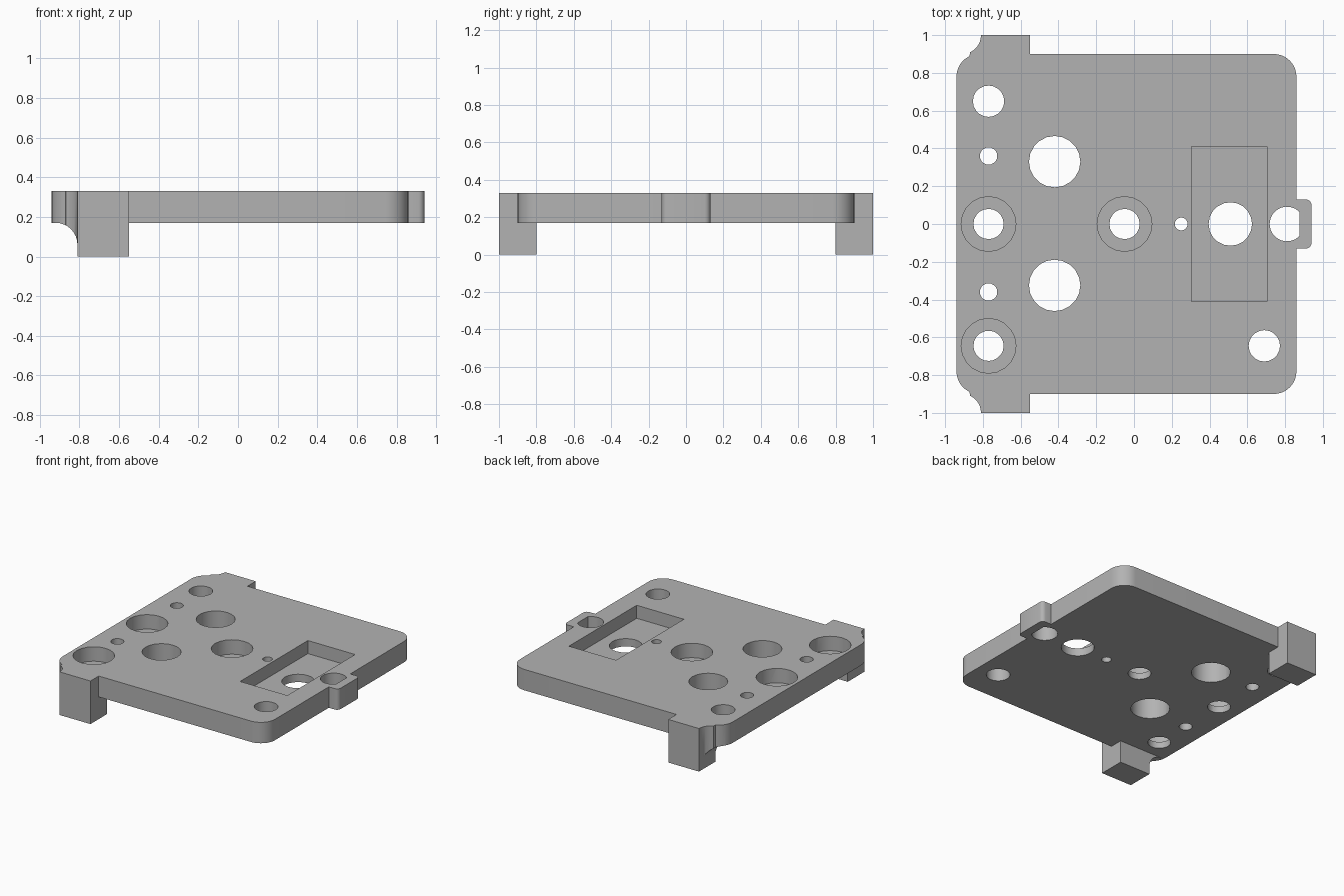
import bpy, bmesh, math

if "Cube" in bpy.data.objects:
    bpy.data.objects.remove(bpy.data.objects["Cube"], do_unlink=True)

TOP, UNDER, BORE_FLOOR, POCKET_FLOOR = 0.33, 0.17, 0.22, 0.23

grey = bpy.data.materials.new("plain grey")
grey.use_nodes = True
grey.diffuse_color = (0.45, 0.45, 0.45, 1)
grey.node_tree.nodes["Principled BSDF"].inputs["Base Color"].default_value = grey.diffuse_color


def arc(cx, cy, r, start, end, steps=8):
    angles = [math.radians(start + (end - start) * i / steps) for i in range(steps + 1)]
    return [(cx + r * math.cos(a), cy + r * math.sin(a)) for a in angles]


def prism(name, points, low, high, axis="z"):
    """Extrude a closed outline along z, or an x-z outline along y."""
    bm = bmesh.new()
    place = (lambda p, d: (p[0], p[1], d)) if axis == "z" else (lambda p, d: (p[0], d, p[1]))
    face = bm.faces.new([bm.verts.new(place(p, low)) for p in points])
    out = bmesh.ops.extrude_face_region(bm, geom=[face])["geom"]
    for v in out:
        if isinstance(v, bmesh.types.BMVert):
            v.co["xyz".index(axis)] = high
    bmesh.ops.recalc_face_normals(bm, faces=bm.faces)
    mesh = bpy.data.meshes.new(name)
    bm.to_mesh(mesh)
    bm.free()
    mesh.materials.append(grey)
    obj = bpy.data.objects.new(name, mesh)
    bpy.context.collection.objects.link(obj)
    return obj


cutters = []


def cut(*args, **kw):
    obj = prism("cutter", *args, **kw)
    obj.hide_render = True
    cutters.append(obj)


def hole(x, y, r, low=-0.1):
    cut(arc(x, y, r, 0, 360, 20)[:-1], low, TOP + 0.1)


# Plate outline: end tab, rounded corners and side feet, mirrored across y
half = arc(0.91, 0.10, 0.03, 0, 90, 4) + [(0.86, 0.13)]
half += arc(0.74, 0.78, 0.12, 0, 90)
half += [(-0.55, 0.9), (-0.55, 1.0)]
half += arc(-0.91, 1.0, 0.10, 0, -65, 6)
half += arc(-0.82, 0.78, 0.12, 115, 180, 6)
outline = half + [(x, -y) for x, y in reversed(half)]
plate = prism("mounting_plate", outline, 0, TOP)

# Underside, leaving the two feet standing
wide = [(-0.55, 0.8), (-0.55, 1.2), (1.2, 1.2)]
profile = [(-1.2, 0.8)] + wide
cut(profile + [(x, -y) for x, y in reversed(profile)], -0.1, UNDER)

# Rounded gusset beside each foot
gusset = [(-1.2, -0.1), (-0.81, -0.1)] + arc(-0.92, 0.06, 0.11, 0, 90) + [(-1.2, UNDER)]
cut(gusset, -1.2, 1.2, axis="y")

# Recessed rectangular pocket
cut([(0.305, -0.41), (0.705, -0.41), (0.705, 0.41), (0.305, 0.41)], POCKET_FLOOR, TOP + 0.1)

# Plain through holes
for x, y, r in [(-0.77, 0.65, 0.083), (0.69, -0.645, 0.083), (0.25, 0, 0.034), (0.51, 0, 0.115),
                (-0.77, 0.36, 0.046), (-0.77, -0.36, 0.046),
                (-0.42, 0.33, 0.136), (-0.42, -0.325, 0.136)]:
    hole(x, y, r)

# Counterbored holes
for x, y in [(-0.77, 0), (-0.77, -0.645), (-0.05, 0)]:
    hole(x, y, 0.08)
    hole(x, y, 0.145, BORE_FLOOR)

# Tab hole with a flat outer side
cut(arc(0.81, 0, 0.092, 45, 315, 16), -0.1, TOP + 0.1)

for c in cutters:
    mod = plate.modifiers.new("cut", "BOOLEAN")
    mod.operation = "DIFFERENCE"
    mod.solver = "EXACT"
    mod.object = c

# Bake the cuts and drop the cutters
graph = bpy.context.evaluated_depsgraph_get()
baked = bpy.data.meshes.new_from_object(plate.evaluated_get(graph))
plate.modifiers.clear()
plate.data = baked
for c in cutters:
    bpy.data.objects.remove(c, do_unlink=True)

bpy.context.view_layer.objects.active = plate
plate.select_set(True)
bpy.ops.object.shade_smooth_by_angle(angle=math.radians(32))
